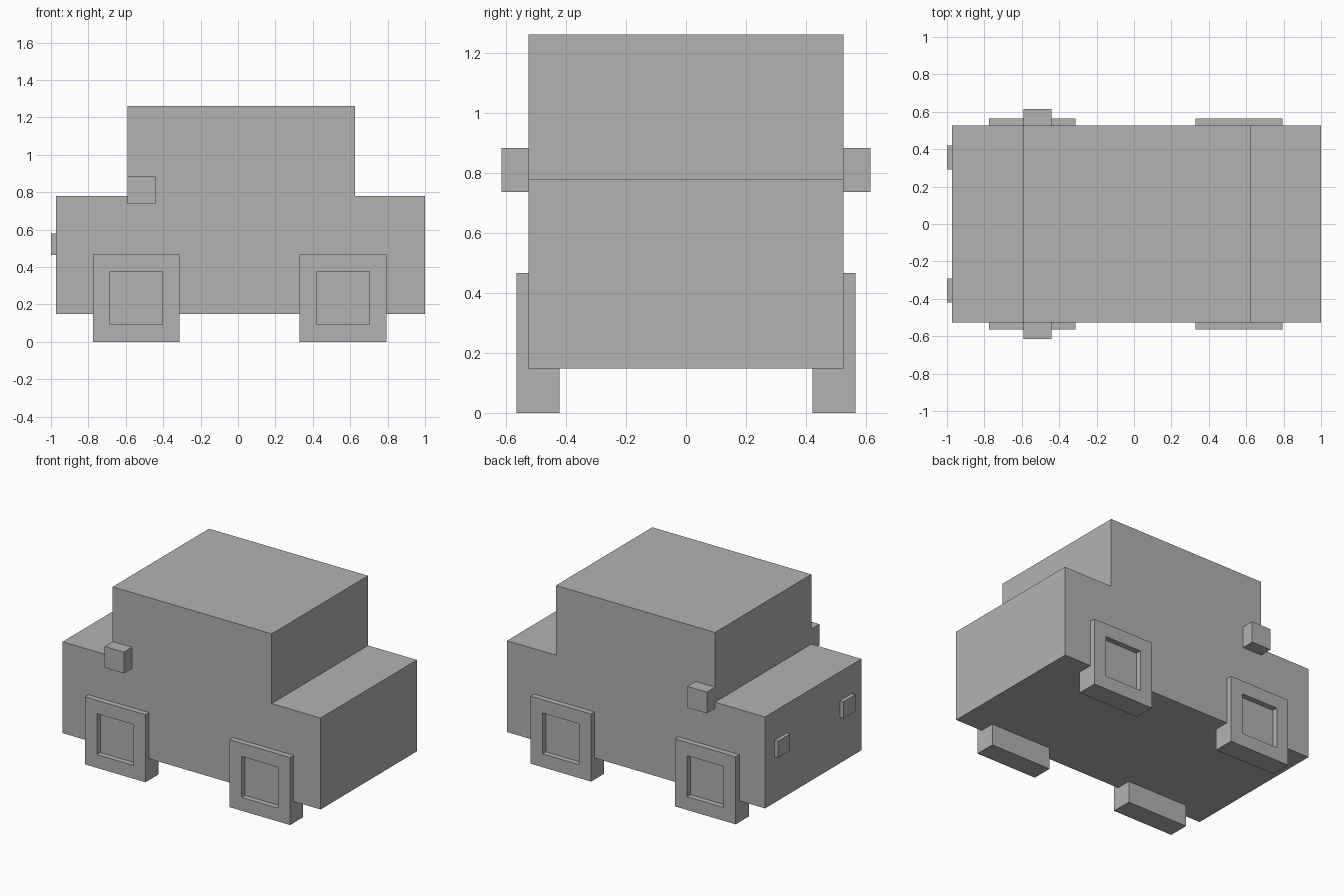
import bpy
import bmesh
from mathutils import Vector

default = bpy.data.objects.get("Cube")
if default:
    bpy.data.objects.remove(default, do_unlink=True)

# Single grey paint
GREY = (0.448, 0.448, 0.448, 1.0)
paint = bpy.data.materials.new("plain_grey")
paint.use_nodes = True
paint.diffuse_color = GREY
bsdf = next(n for n in paint.node_tree.nodes if n.type == 'BSDF_PRINCIPLED')
bsdf.inputs["Base Color"].default_value = GREY


def finish(name, bm):
    bmesh.ops.recalc_face_normals(bm, faces=bm.faces)
    mesh = bpy.data.meshes.new(name)
    bm.to_mesh(mesh)
    bm.free()
    mesh.materials.append(paint)
    obj = bpy.data.objects.new(name, mesh)
    bpy.context.collection.objects.link(obj)
    return obj


def box_mesh(x, y, z):
    """Box from (min, max) ranges on each axis."""
    bm = bmesh.new()
    bmesh.ops.create_cube(bm, size=1)
    for v in bm.verts:
        v.co = Vector([(lo + hi) / 2 + c * (hi - lo)
                       for c, (lo, hi) in zip(v.co, (x, y, z))])
    return bm


def side_range(side, inner, outer):
    return tuple(sorted((side * inner, side * outer)))


# Body and cabin: one stepped profile extruded across the width
HALF_WIDTH = 0.526
profile = [(-0.973, 0.148), (1.0, 0.148), (1.0, 0.78), (0.626, 0.78),
           (0.626, 1.262), (-0.59, 1.262), (-0.59, 0.78), (-0.973, 0.78)]
bm = bmesh.new()
face = bm.faces.new([bm.verts.new((x, -HALF_WIDTH, z)) for x, z in profile])
ext = bmesh.ops.extrude_face_region(bm, geom=[face], use_keep_orig=True)
moved = [g for g in ext["geom"] if isinstance(g, bmesh.types.BMVert)]
bmesh.ops.translate(bm, verts=moved, vec=(0, 2 * HALF_WIDTH, 0))
finish("body", bm)


# Square wheels with a recessed hub on the outer face
def wheel(name, cx, side):
    size = 0.464
    bm = box_mesh((cx - size / 2, cx + size / 2),
                  side_range(side, 0.422, 0.565), (0, 0.467))
    bm.normal_update()
    outer = max(bm.faces, key=lambda f: side * f.calc_center_median().y)
    bmesh.ops.inset_region(bm, faces=[outer], thickness=0.13)
    hub = bmesh.ops.extrude_face_region(bm, geom=[outer])
    verts = [g for g in hub["geom"] if isinstance(g, bmesh.types.BMVert)]
    bmesh.ops.translate(bm, verts=verts, vec=(0, -side * 0.038, 0))
    if outer.is_valid:
        bmesh.ops.delete(bm, geom=[outer], context='FACES_ONLY')
    finish(name, bm)


for side, label in ((-1, "near"), (1, "far")):
    wheel("front_wheel_" + label, -0.544, side)
    wheel("rear_wheel_" + label, 0.562, side)
    # Block mirrors beside the windscreen
    finish("mirror_" + label, box_mesh(
        (-0.59, -0.442), side_range(side, 0.5, 0.615), (0.737, 0.884)))
    # Headlights on the nose
    finish("headlight_" + label, box_mesh(
        (-1.0, -0.95), side_range(side, 0.291, 0.421), (0.465, 0.58)))
